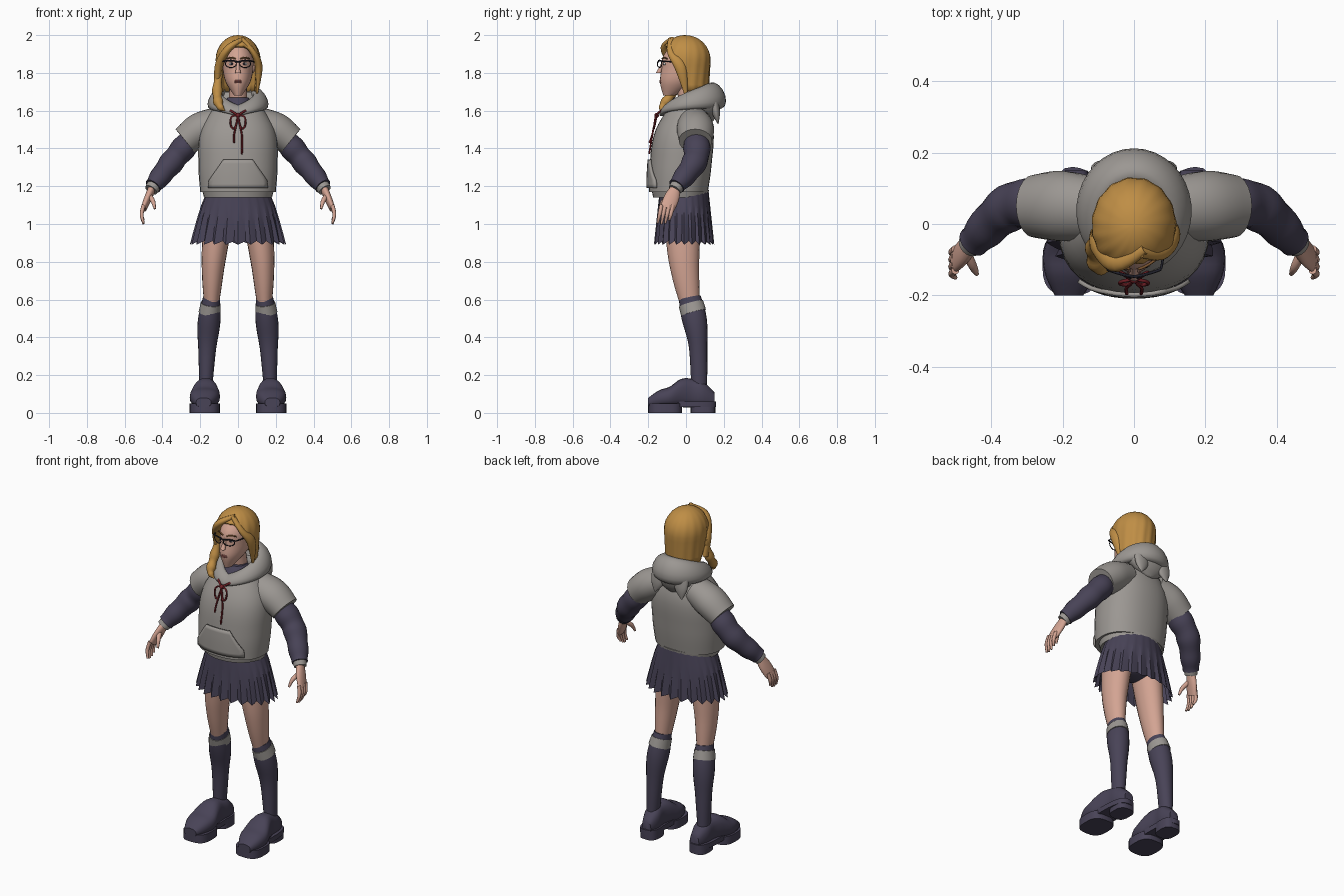
import bpy, bmesh
from math import sin, cos, pi, sqrt, radians
from mathutils import Vector

cube = bpy.data.objects.get("Cube")
if cube:
    bpy.data.objects.remove(cube, do_unlink=True)

X, Y, Z = Vector((1, 0, 0)), Vector((0, 1, 0)), Vector((0, 0, 1))
FLAT = (X, Y)


def material(name, red, green, blue):
    colour = (red, green, blue, 1)
    mat = bpy.data.materials.new(name)
    mat.use_nodes = True
    mat.diffuse_color = colour
    mat.node_tree.nodes["Principled BSDF"].inputs["Base Color"].default_value = colour
    return mat


GREY = material("warm grey fleece", .33, .31, .29)
NAVY = material("dark navy cloth", .065, .056, .095)
SKIN = material("skin", .65, .37, .29)
HAIR = material("golden hair", .52, .27, .06)
RED = material("dark red cord", .17, .015, .02)
FRAME = material("black frame", .015, .015, .025)
WHITE = material("eye white", .6, .57, .55)
LIPS = material("lips", .42, .14, .12)
BROW = material("brown brow", .2, .09, .03)


def build(name, verts, faces, mat, mirror=False, thick=0, angle=50):
    """Mesh object with smooth shading, sharp edges and optional modifiers."""
    mesh = bpy.data.meshes.new(name)
    mesh.from_pydata([tuple(v) for v in verts], [], faces)
    bm = bmesh.new()
    bm.from_mesh(mesh)
    bmesh.ops.remove_doubles(bm, verts=bm.verts, dist=.0001)
    bmesh.ops.recalc_face_normals(bm, faces=bm.faces)
    bm.to_mesh(mesh)
    bm.free()
    mesh.materials.append(mat)
    mesh.shade_smooth()
    mesh.set_sharp_from_angle(angle=radians(angle))
    ob = bpy.data.objects.new(name, mesh)
    bpy.context.collection.objects.link(ob)
    if mirror:
        ob.modifiers.new("Mirror", 'MIRROR')
    if thick:
        solid = ob.modifiers.new("Solidify", 'SOLIDIFY')
        solid.thickness, solid.offset = thick, -1
    return ob


def grid_faces(rows, n, closed=False):
    """Quads between rings of n points."""
    return [(j * n + i, j * n + (i + 1) % n, (j + 1) % rows * n + (i + 1) % n, (j + 1) % rows * n + i)
            for j in range(rows if closed else rows - 1) for i in range(n)]


def blend(stops, t):
    """Smooth curve through evenly spaced stops."""
    last = len(stops) - 1
    s = t * last
    i = min(int(s), last - 1)
    u = s - i
    a, b, c, d = (stops[min(max(k, 0), last)] for k in range(i - 1, i + 3))
    return (b * 2 + (c - a) * u + (a * 2 - b * 5 + c * 4 - d) * u ** 2 + (b * 3 - a - c * 3 + d) * u ** 3) * .5


def power(value, p):
    return abs(value) ** p * (1 if value > 0 else -1)


def sweep(name, path, widths, mat, depth=(1, 1), n=20, steps=10, p=1, axes=None, ref=X, ripple=0, **options):
    """Capped oval tube along a path; depth is the ratio of the second radius to the first."""
    path = [Vector(point) for point in path]
    centres = [blend(path, j / steps) for j in range(steps + 1)]
    verts = []
    for j, centre in enumerate(centres):
        t = j / steps
        if axes:
            u, v = axes
        else:
            along = (centres[min(j + 1, steps)] - centres[max(j - 1, 0)]).normalized()
            u = (ref - along * ref.dot(along)).normalized()
            v = along.cross(u)
        w = blend(widths, t) * (1 + ripple * sin(8 * pi * t))
        for i in range(n):
            a = 2 * pi * i / n
            verts.append(centre + u * w * power(cos(a), p) + v * w * blend(depth, t) * power(sin(a), p))
    faces = grid_faces(steps + 1, n)
    faces += [tuple(range(n)), tuple(range(steps * n, steps * n + n))]
    return build(name, verts, faces, mat, **options)


def ball(name, centre, radii, mat, n=16, **options):
    verts = []
    for j in range(n + 1):
        a = pi * j / n
        for i in range(n):
            b = 2 * pi * i / n
            unit = (sin(a) * cos(b), sin(a) * sin(b), cos(a))
            verts.append([c + r * k for c, r, k in zip(centre, radii, unit)])
    build(name, verts, grid_faces(n + 1, n), mat, **options)


def cord(name, points, radius, mat, cyclic=False):
    curve = bpy.data.curves.new(name, 'CURVE')
    curve.dimensions, curve.bevel_depth, curve.bevel_resolution = '3D', radius, 2
    curve.use_fill_caps = True
    spline = curve.splines.new('NURBS')
    spline.points.add(len(points) - 1)
    for target, co in zip(spline.points, points):
        target.co = (*co, 1)
    spline.order_u, spline.use_endpoint_u, spline.use_cyclic_u = 3, not cyclic, cyclic
    curve.materials.append(mat)
    bpy.context.collection.objects.link(bpy.data.objects.new(name, curve))


# Hoodie body and ribbed hem
torso = sweep("hoodie_body", [(0, -.04, 1.17), (0, -.02, 1.4), (0, .01, 1.63)], [.2, .21, .2, .12], GREY,
              depth=(.78, .78), n=32, steps=16, p=.9, axes=FLAT)
sweep("hoodie_rib", [(0, -.03, 1.14), (0, -.03, 1.18)], [.18, .19], GREY, depth=(.8, .8), n=32, steps=2, axes=FLAT)

# Front pocket laid on the hoodie
rows, cols = 8, 14
verts = []
for j in range(rows):
    t = j / (rows - 1)
    half = .15 - .1 * max(0, t - .25)
    verts += [(half * (2 * i / (cols - 1) - 1), -.4, 1.19 + .15 * t) for i in range(cols)]
quads = [face for face in grid_faces(rows, cols) if face[0] % cols < cols - 1]
pocket = build("front_pocket", verts, quads, GREY)
wrap = pocket.modifiers.new("Wrap", 'SHRINKWRAP')
wrap.target, wrap.wrap_method, wrap.wrap_mode = torso, 'PROJECT', 'ABOVE_SURFACE'
wrap.use_project_y, wrap.offset = True, .008
edge = pocket.modifiers.new("Thickness", 'SOLIDIFY')
edge.thickness, edge.offset = .012, 0

# Short sleeves over long dark sleeves, with cuffs
sweep("short_sleeves", [(.1, .04, 1.54), (.2, .05, 1.5), (.28, .05, 1.44)], [.08, .09, .08], GREY, depth=(1.1, 1.1),
      mirror=True)
sweep("long_sleeves", [(.22, .05, 1.48), (.34, .05, 1.34), (.45, -.05, 1.2)], [.06, .065, .06, .045], NAVY,
      depth=(1.1, 1), steps=24, ripple=.04, mirror=True)
sweep("sleeve_cuffs", [(.44, -.04, 1.21), (.46, -.06, 1.18)], [.04, .035], GREY, steps=2, mirror=True)

# Hands
sweep("palms", [(.45, -.05, 1.2), (.5, -.1, 1.08)], [.02, .02, .015], SKIN, depth=(1.2, 2, 2.5), mirror=True)
for k, finger in enumerate(("index", "middle", "ring", "little")):
    y, drop = -.13 + .02 * k, .005 * (k - 1) ** 2
    sweep(finger + "_fingers", [(.5, y, 1.1), (.51, y - .01, 1.05), (.5, y - .02, 1 + drop)], [.011, .01, .006],
          SKIN, n=10, mirror=True)
sweep("thumbs", [(.47, -.08, 1.15), (.45, -.12, 1.12), (.44, -.14, 1.08)], [.015, .012, .006], SKIN, n=10, mirror=True)

# Pleated skirt
pleats, rows, verts = 24, 5, []
for j in range(rows):
    t = j / (rows - 1)
    for i in range(pleats * 3):
        a, fold = 2 * pi * i / (pleats * 3), i % 3
        k = 1 - (.01 + .08 * t) * fold / 2
        verts.append(((.165 + .09 * t ** .8) * k * sin(a), -.01 - (.13 + .03 * t) * k * cos(a),
                      1.17 - .28 * t + .01 * fold * t))
build("pleated_skirt", verts, grid_faces(rows, pleats * 3), NAVY, angle=25)
ball("shorts", (0, -.01, 1.04), (.16, .11, .08), NAVY)

# Legs and knee socks
sweep("legs", [(.1, -.02, 1.07), (.13, -.01, .8), (.14, .02, .58)], [.08, .07, .055, .04], SKIN, depth=(1.25, 1.3),
      steps=16, mirror=True)
sweep("knee_socks", [(.14, .02, .61), (.16, .06, .4), (.17, .07, .15)], [.045, .06, .045, .035], NAVY,
      depth=(1.3, 1, 1.2), steps=16, mirror=True)
sweep("sock_bands", [(.144, .026, .58), (.15, .04, .53)], [.053, .059], GREY, depth=(1.25, 1.15), steps=2, mirror=True)


# Loafers with toes turned out: upper, sole, heel and welt
def foot_x(y):
    return .17 - .06 * y

tops = [.08, .12, .14, .18, .18, .165, .11]
halves = [.04, .07, .08, .065, .05, .05, .03]
ys = [-.2 + .35 * k / 6 for k in range(7)]
sweep("shoe_uppers", [(foot_x(y), y, top / 2 + .015) for y, top in zip(ys, tops)], halves, NAVY,
      depth=[(top / 2 - .015) / half for top, half in zip(tops, halves)], steps=20, p=.8, axes=(X, Z), mirror=True)
for part, y, length, half, low, high in (("soles", -.11, .09, .08, 0, .05), ("heels", .09, .065, .055, 0, .06),
                                         ("welts", -.02, .18, .06, .03, .06)):
    sweep("shoe_" + part, [(foot_x(y), y, low), (foot_x(y), y, high)], [half, half], NAVY,
          depth=[length / half] * 2, n=24, steps=1, p=.7, axes=FLAT, mirror=True)

# Neck and undershirt
sweep("neck", [(0, .02, 1.58), (0, -.01, 1.77)], [.05, .045], SKIN)
sweep("undershirt", [(0, -.02, 1.55), (0, -.01, 1.67)], [.1, .09, .055], NAVY, depth=(.9, 1), axes=FLAT)

# Hood: a thick sloping roll, a hanging bag and two pointed ears
rows, n, verts = 36, 14, []
for j in range(rows):
    a = 2 * pi * j / rows
    back = (1 - cos(a)) / 2
    for i in range(n):
        b = 2 * pi * i / n
        out = .024 * (1 + back) * cos(b) - .02 * sin(b)
        verts.append(((.12 + out) * sin(a), .025 - (.135 + out) * cos(a),
                      1.6 + .08 * sqrt(back) + (.03 + .04 * back) * sin(b)))
build("hood_roll", verts, grid_faces(rows, n, closed=True), GREY)
sweep("hood_bag", [(0, .1, 1.7), (0, .13, 1.54)], [.1, .14, .1, .02], GREY, depth=(.6, .5), axes=FLAT)
sweep("hood_ears", [(.07, .15, 1.64), (.09, .17, 1.53)], [.05, .04, .004], GREY, depth=(.5, .5), mirror=True)

# Red drawstring bow
knot = (0, -.155, 1.575)
ball("bow_knot", knot, (.013, .012, .013), RED)
for s in (-1, 1):
    cord("bow_loop", [knot, (s * .04, -.16, 1.58), (s * .04, -.17, 1.51), (s * .01, -.17, 1.5), knot], .005, RED)
    cord("bow_string", [knot, (s * .01, -.17, 1.52), (s * .025, -.18, 1.46), (s * .02, -.195, 1.4 - s * .03)], .005, RED)
    cord("collar_string", [knot, (s * .02, -.15, 1.59), (s * .04, -.13, 1.6)], .006, RED)

# Head and face
sweep("head", [(0, -.09, 1.68), (0, -.04, 1.75), (0, -.01, 1.82), (0, 0, 1.89), (0, 0, 1.96)],
      [.02, .065, .08, .08, .045], SKIN, depth=(1.5, 1.5), n=28, steps=20, axes=FLAT)
sweep("nose", [(0, -.12, 1.86), (0, -.145, 1.8)], [.008, .01, .015], SKIN, axes=FLAT)
ball("ears", (.08, 0, 1.83), (.012, .02, .03), SKIN, mirror=True)
for k, lip in enumerate(("lower_lip", "upper_lip")):
    ball(lip, (0, -.133, 1.75 + .008 * k), (.02, .008, .005), LIPS)
ball("eyes", (.033, -.113, 1.848), (.015, .008, .008), WHITE, mirror=True)
ball("irises", (.033, -.119, 1.848), (.007, .004, .007), FRAME, mirror=True)

# Brows and glasses
for s in (-1, 1):
    cord("eyebrow", [(s * .013, -.126, 1.875), (s * .035, -.12, 1.885), (s * .06, -.1, 1.875)], .004, BROW)
    turns = [2 * pi * k / 12 for k in range(12)]
    cord("glasses_rim", [(s * (.038 + .03 * cos(a)), -.14 + .012 * cos(a), 1.848 + .02 * sin(a)) for a in turns],
         .0025, FRAME, cyclic=True)
    hinge = (s * .075, -.127, 1.862)
    cord("glasses_brow_bar", [(0, -.147, 1.858), (s * .035, -.143, 1.87), hinge], .004, FRAME)
    cord("glasses_temple", [hinge, (s * .085, -.09, 1.86), (s * .086, 0, 1.855)], .0035, FRAME)


# Hair shell, hairline rising over the face and long at the back
def ease(value, low, high):
    t = min(1, max(0, (value - low) / (high - low)))
    return t * t * (3 - 2 * t)

rows, n, verts = 14, 72, []
for j in range(rows):
    t = j / (rows - 1)
    for i in range(n):
        a = 2 * pi * i / n
        turn = min(i, n - i) * 360 / n
        z = 2 - (.055 + .085 * ease(turn, 20, 75) + .16 * ease(turn, 72, 100)) * t ** 1.7
        k = sqrt(max(0, 1 - ((z - 1.87) / .13) ** 2)) if z > 1.87 else 1 - .5 * (1.87 - z)
        k *= 1 + .02 * t * sin(15 * a + 4 * t)
        verts.append((.118 * k * sin(a), -.004 - .134 * k * cos(a), z))
build("hair_shell", verts, grid_faces(rows, n), HAIR, thick=.018)

# Side-swept fringe and the lock over the right shoulder
sweep("right_fringe", [(.03, -.07, 1.98), (-.05, -.11, 1.93), (-.1, -.06, 1.84), (-.11, -.03, 1.72)],
      [.015, .025, .03, .02], HAIR, depth=(.8, .7), steps=16, ref=Y)
sweep("left_fringe", [(.02, -.08, 1.98), (.08, -.08, 1.91), (.11, -.03, 1.83), (.1, 0, 1.69)],
      [.015, .02, .03, .01], HAIR, depth=(.8, .6), steps=16, ref=Y)
sweep("shoulder_lock", [(-.1, -.03, 1.82), (-.11, -.07, 1.7), (-.1, -.12, 1.63), (-.07, -.13, 1.6)],
      [.02, .025, .022, .004], HAIR, steps=24, ripple=.12, ref=Y)
